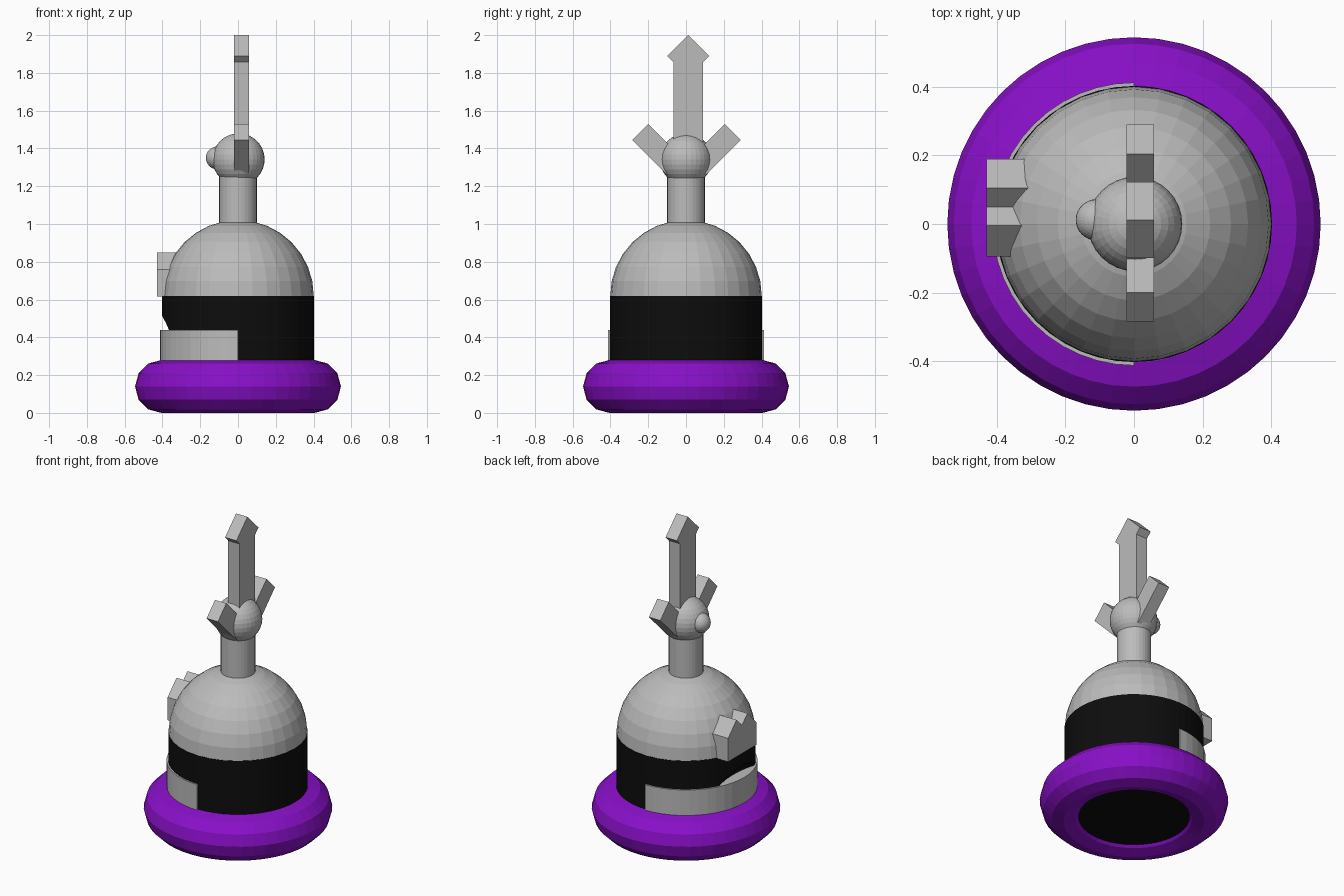
import bpy, bmesh, math
from mathutils import Vector

if "Cube" in bpy.data.objects:
    bpy.data.objects.remove(bpy.data.objects["Cube"])


def material(name, rgb):
    m = bpy.data.materials.new(name)
    m.diffuse_color = (*rgb, 1.0)
    m.use_nodes = True
    m.node_tree.nodes["Principled BSDF"].inputs["Base Color"].default_value = m.diffuse_color
    return m


GREY = material("light_grey", (0.5, 0.5, 0.5))
BLACK = material("black", (0.004, 0.004, 0.004))
PURPLE = material("purple", (0.25, 0.005, 0.58))


def finish(name, mat):
    ob = bpy.context.object
    ob.name = name
    ob.data.materials.append(mat)
    return ob


def cylinder(name, r, z0, z1, mat, sides=48):
    bpy.ops.mesh.primitive_cylinder_add(vertices=sides, radius=r, depth=z1 - z0,
                                        location=(0, 0, (z0 + z1) / 2))
    return finish(name, mat)


def sphere(name, r, loc, mat, scale=(1, 1, 1)):
    bpy.ops.mesh.primitive_uv_sphere_add(segments=32, ring_count=16, radius=r, location=loc)
    ob = finish(name, mat)
    ob.scale = scale
    return ob


def prism(name, pts, lo, hi, axis, mat):
    """Extrude a closed profile along x (points are y, z) or z (points are x, y)."""
    bm = bmesh.new()
    if axis == "x":
        verts = [bm.verts.new((lo, a, b)) for a, b in pts]
        move = Vector((hi - lo, 0, 0))
    else:
        verts = [bm.verts.new((a, b, lo)) for a, b in pts]
        move = Vector((0, 0, hi - lo))
    face = bm.faces.new(verts)
    out = bmesh.ops.extrude_face_region(bm, geom=[face])
    bmesh.ops.translate(bm, vec=move,
                        verts=[v for v in out["geom"] if isinstance(v, bmesh.types.BMVert)])
    bmesh.ops.recalc_face_normals(bm, faces=bm.faces)
    me = bpy.data.meshes.new(name)
    bm.to_mesh(me)
    bm.free()
    me.materials.append(mat)
    ob = bpy.data.objects.new(name, me)
    bpy.context.collection.objects.link(ob)
    return ob


# round cushion-like base ring
bpy.ops.mesh.primitive_torus_add(major_segments=48, minor_segments=12, major_radius=0.405,
                                 minor_radius=0.14, location=(0, 0, 0.14))
finish("base_ring", PURPLE)

# dark drum with a scooped hollow on its left side
drum = cylinder("drum", 0.403, 0.033, 0.62, BLACK)
scoop = sphere("scoop_cutter", 1.0, (-0.5, 0.015, 0.3), BLACK, (0.195, 0.4, 0.25))
scoop.hide_render = True
scoop.hide_viewport = True
cut = drum.modifiers.new("scoop", "BOOLEAN")
cut.operation = "DIFFERENCE"
cut.solver = "EXACT"
cut.object = scoop

# half band around the left of the drum
arc = [math.pi / 2 + math.pi * i / 24 for i in range(25)]
prism("half_band", [(0.413 * math.cos(a), 0.413 * math.sin(a)) for a in arc],
      0.26, 0.44, "z", GREY)

# dome: upper half of a sphere
dome = sphere("dome", 0.401, (0, 0, 0.62), GREY)
bm = bmesh.new()
bm.from_mesh(dome.data)
bmesh.ops.delete(bm, geom=[v for v in bm.verts if v.co.z < -0.001], context="VERTS")
bm.to_mesh(dome.data)
bm.free()

# neck, ball and side knob
cylinder("neck", 0.1, 0.98, 1.3, GREY, 32)
sphere("ball", 0.138, (0.003, 0, 1.342), GREY)
sphere("side_knob", 0.06, (-0.11, 0.012, 1.35), GREY)

# upright arrow blade
prism("arrow_blade", [(0.012, 2.0), (0.123, 1.89), (0.09, 1.857), (0.09, 1.35),
                      (-0.067, 1.35), (-0.067, 1.857), (-0.099, 1.89)],
      -0.022, 0.058, "x", GREY)

# two slanted arms, mirrored front to back
for name, s, off in (("back_arm", 1, 0.005), ("front_arm", -1, 0.0)):
    prism(name, [(s * y + off, z) for y, z in
                 ((0.2, 1.53), (0.285, 1.445), (0.1, 1.26), (0.015, 1.345))],
          -0.022, 0.058, "x", GREY)

# twin-pointed badge on the left of the dome
prism("twin_point_badge", [(0.19, 0.615), (0.19, 0.765), (0.105, 0.85), (0.05, 0.795),
                           (-0.005, 0.85), (-0.095, 0.76), (-0.095, 0.615)],
      -0.43, -0.28, "x", GREY)
